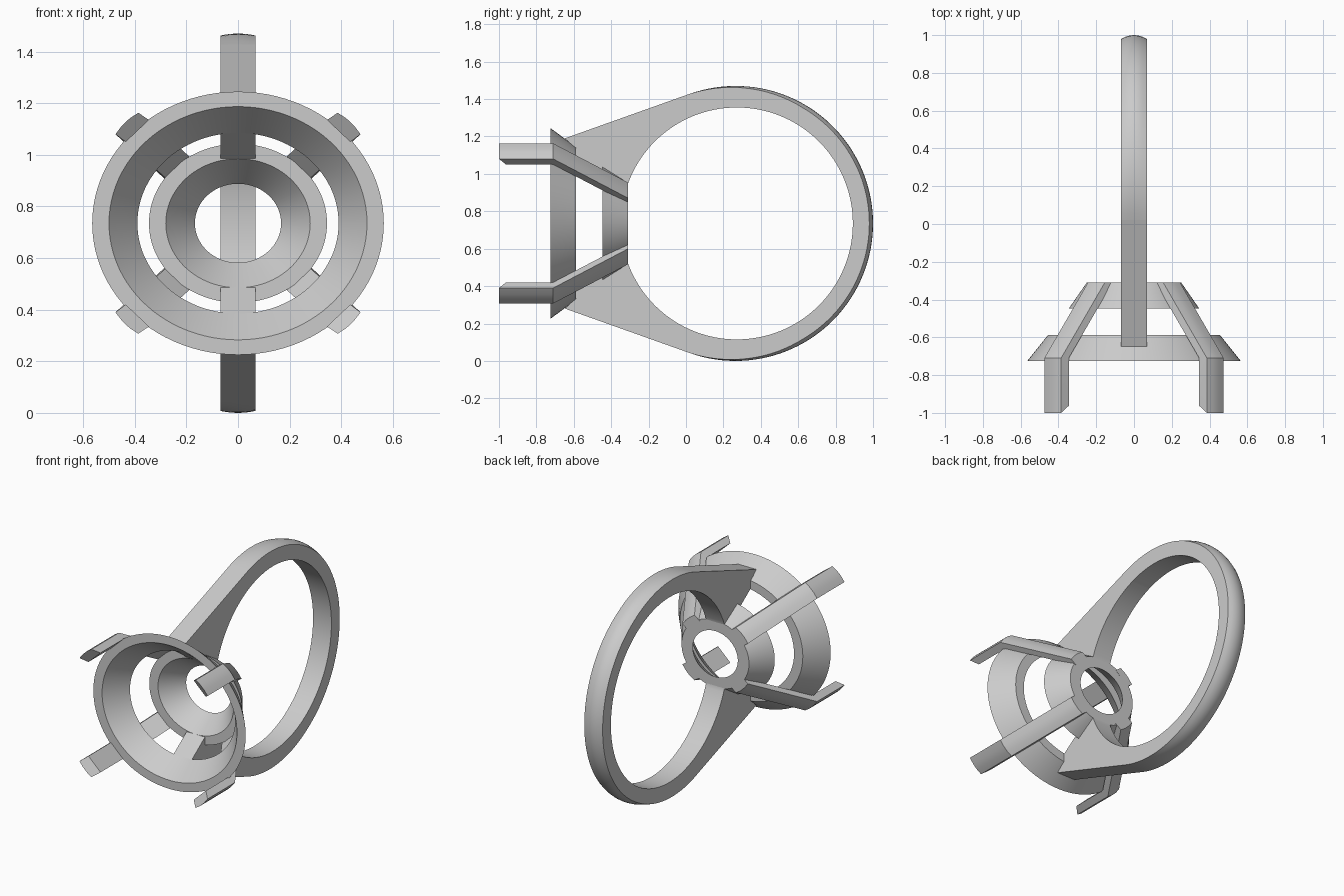
import bpy, bmesh
from math import sin, cos, radians, pi

if "Cube" in bpy.data.objects:
    bpy.data.objects.remove(bpy.data.objects["Cube"])

ZC = 0.735          # height of the setting axis
YB = 0.265          # centre of the band
HW = 0.068          # half width of the band


def make(name, verts, faces, angle=30):
    me = bpy.data.meshes.new(name)
    me.from_pydata(verts, [], faces)
    bm = bmesh.new()
    bm.from_mesh(me)
    bmesh.ops.recalc_face_normals(bm, faces=bm.faces)
    bm.to_mesh(me)
    bm.free()
    ob = bpy.data.objects.new(name, me)
    bpy.context.collection.objects.link(ob)
    bpy.context.view_layer.objects.active = ob
    ob.select_set(True)
    bpy.ops.object.shade_smooth_by_angle(angle=radians(angle))
    ob.select_set(False)
    return ob


def skin(sections, closed=False):
    """Quads joining closed cross-sections of equal size."""
    n, m = len(sections[0]), len(sections)
    verts = [p for s in sections for p in s]
    faces = []
    for i in range(m if closed else m - 1):
        j = (i + 1) % m
        for k in range(n):
            l = (k + 1) % n
            faces.append((i*n + k, i*n + l, j*n + l, j*n + k))
    return verts, faces


# Domed band, open at the front, dome fading out towards the shoulders
T = 109.4
R_OUT, R_IN, Y_IN = 0.735, 0.62, 0.272
sections = []
for i in range(81):
    t = -T + 2 * T * i / 80
    a = radians(t)
    dome = 0.02 * min(1, (T - abs(t)) / 50)
    sec = [(x, Y_IN + R_IN * cos(a), ZC + R_IN * sin(a)) for x in (HW, -HW)]
    for u in (-1, -0.66, -0.33, 0, 0.33, 0.66, 1):
        r = R_OUT - dome * u * u
        sec.append((u * HW, YB + r * cos(a), ZC + r * sin(a)))
    sections.append(sec)
make("band", *skin(sections))

# Shoulder plates running from the band into both collars
arc = [radians(T + (160.2 - T) * i / 20) for i in range(21)]
profile = [(Y_IN + R_IN * cos(a), R_IN * sin(a)) for a in arc]
profile += [(-0.311, 0.155), (-0.447, 0.25), (-0.587, 0.35), (-0.587, 0.4),
            (-0.648, 0.455),
            (YB + R_OUT * cos(radians(T)), R_OUT * sin(radians(T)))]
n = len(profile)
for name, s in (("upper_shoulder", 1), ("lower_shoulder", -1)):
    verts = [(x, y, ZC + s * z) for x in (-HW, HW) for y, z in profile]
    faces = [tuple(range(n)), tuple(range(n, 2 * n))]
    faces += [(k, k + 1, n + k + 1, n + k) for k in range(n - 1)]
    make(name, verts, faces)


# Oval conical collars: (y, x radius, z radius) of the four wall corners
def collar(name, wall):
    secs = []
    for i in range(96):
        a = 2 * pi * i / 96
        secs.append([(rx * cos(a), y, ZC + rz * sin(a)) for y, rx, rz in wall])
    make(name, *skin(secs, True))


collar("outer_collar", [(-0.725, 0.565, 0.51), (-0.725, 0.5, 0.452),
                        (-0.587, 0.39, 0.35), (-0.587, 0.455, 0.408)])
collar("inner_collar", [(-0.447, 0.345, 0.308), (-0.447, 0.28, 0.25),
                        (-0.31, 0.167, 0.153), (-0.31, 0.25, 0.225)])

# Four bent claws with a rounded outer face and a slanted tip
outer = [(0.386, 0.428), (0.419, 0.407), (0.449, 0.379), (0.475, 0.345)]
inner = [(0.435, 0.315), (0.345, 0.40)]
section = outer + inner
for sx in (1, -1):
    for sz in (1, -1):
        def ring(dx, dz, ys):
            return [(sx * (x + dx), y, ZC + sz * (z + dz))
                    for (x, z), y in zip(section, ys)]
        secs = [ring(0, 0, [-1, -1, -1, -1, -0.962, -0.962]),
                ring(0, 0, [-0.71] * 6),
                ring(-0.232, -0.21, [-0.309] * 6)]
        v, f = skin(secs)
        f += [tuple(range(6)), tuple(range(12, 18))]
        make("claw_%s_%s" % ("right" if sx > 0 else "left",
                             "upper" if sz > 0 else "lower"), v, f, 25)
